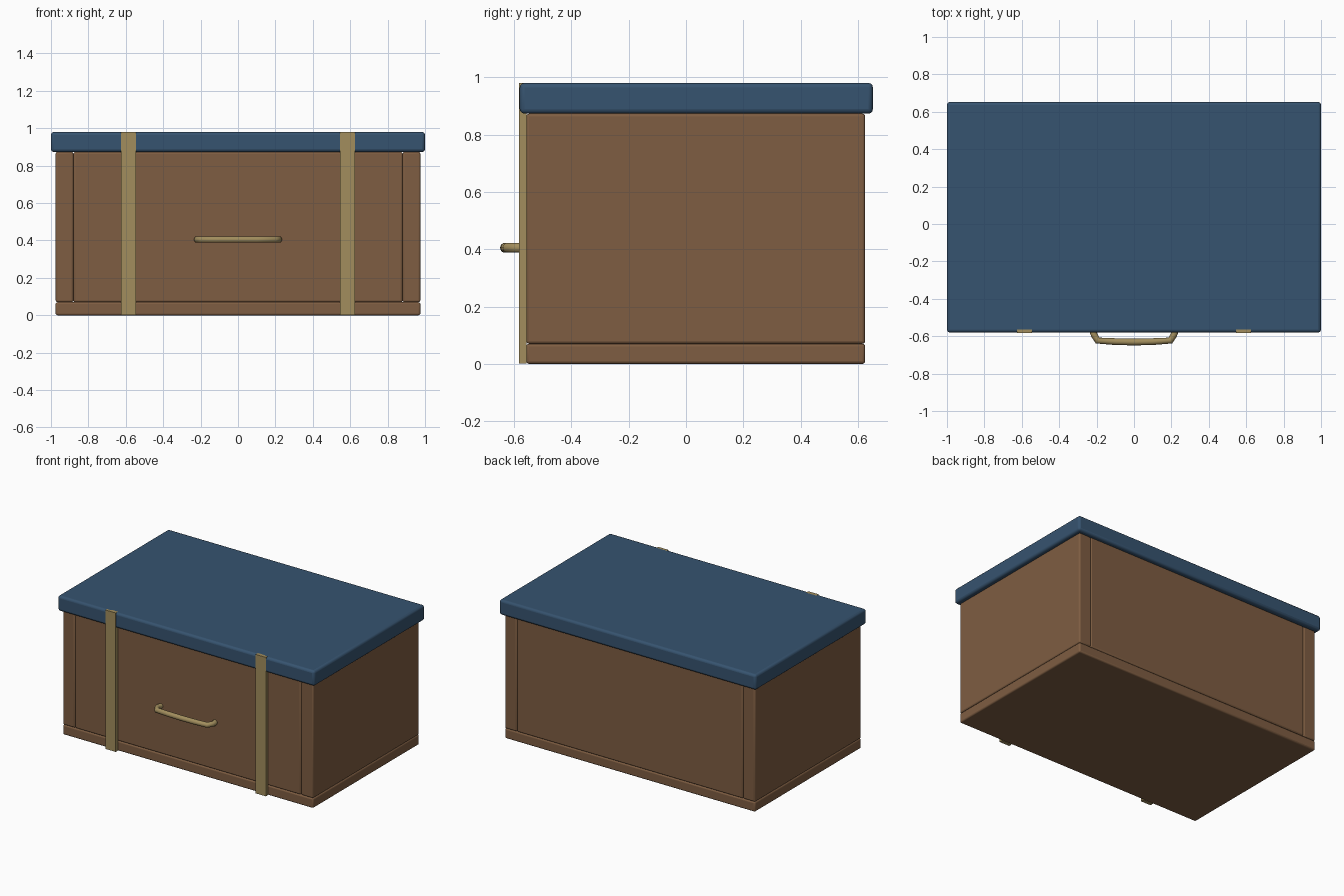
import bpy
from mathutils import Vector

if "Cube" in bpy.data.objects:
    bpy.data.objects.remove(bpy.data.objects["Cube"], do_unlink=True)


def material(name, rgb):
    mat = bpy.data.materials.new(name)
    mat.use_nodes = True
    mat.diffuse_color = (*rgb, 1)
    mat.node_tree.nodes["Principled BSDF"].inputs["Base Color"].default_value = (*rgb, 1)
    return mat


wood = material("brown wood", (0.21, 0.11, 0.054))
blue = material("blue lid", (0.037, 0.087, 0.16))
brass = material("dull brass", (0.36, 0.27, 0.11))


def box(name, low, high, mat, bevel=0.0):
    """Box between two corners, with rounded edges if asked."""
    low, high = Vector(low), Vector(high)
    bpy.ops.mesh.primitive_cube_add(size=1, location=(low + high) / 2)
    obj = bpy.context.object
    obj.name = name
    obj.scale = high - low
    bpy.ops.object.transform_apply(location=False, rotation=False, scale=True)
    obj.data.materials.append(mat)
    if bevel:
        mod = obj.modifiers.new("rounded edges", 'BEVEL')
        mod.width = bevel
        mod.segments = 3
        bpy.ops.object.shade_smooth_by_angle()
    return obj


FRONT, BACK = -0.557, 0.625
SIDE, INNER = 0.975, 0.88
FLOOR, RIM = 0.07, 0.873
WALL = SIDE - INNER

# Base board and lid
box("base_board", (-SIDE, FRONT, 0), (SIDE, BACK, FLOOR), wood, 0.01)
box("lid", (-1, -0.58, RIM), (1, 0.652, 0.98), blue, 0.016)

# Four wall boards
box("front_panel", (-INNER, FRONT, FLOOR), (INNER, FRONT + WALL, RIM), wood, 0.01)
box("back_panel", (-INNER, BACK - WALL, FLOOR), (INNER, BACK, RIM), wood, 0.01)

# Side boards and front straps, one pair per side
for side, s in (("left", 1), ("right", -1)):
    a, b = sorted((s * INNER, s * SIDE))
    box(side + "_side_board", (a, FRONT, FLOOR), (b, BACK, RIM), wood, 0.01)
    a, b = sorted((s * 0.545, s * 0.625))
    box(side + "_strap", (a, -0.582, 0.002), (b, FRONT, 0.98), brass)

# Bowed carrying handle
half = [(0.21, -0.55), (0.218, -0.58), (0.212, -0.595), (0.195, -0.623), (0.1, -0.629)]
path = [(-x, y) for x, y in half] + [(0, -0.631)] + half[::-1]
curve = bpy.data.curves.new("handle", 'CURVE')
curve.dimensions = '3D'
curve.bevel_depth = 0.018
curve.bevel_resolution = 3
curve.use_fill_caps = True
spline = curve.splines.new('POLY')
spline.points.add(len(path) - 1)
for point, (x, y) in zip(spline.points, path):
    point.co = (x, y, 0.405, 1)
spline.use_smooth = True
handle = bpy.data.objects.new("handle", curve)
bpy.context.collection.objects.link(handle)
curve.materials.append(brass)
